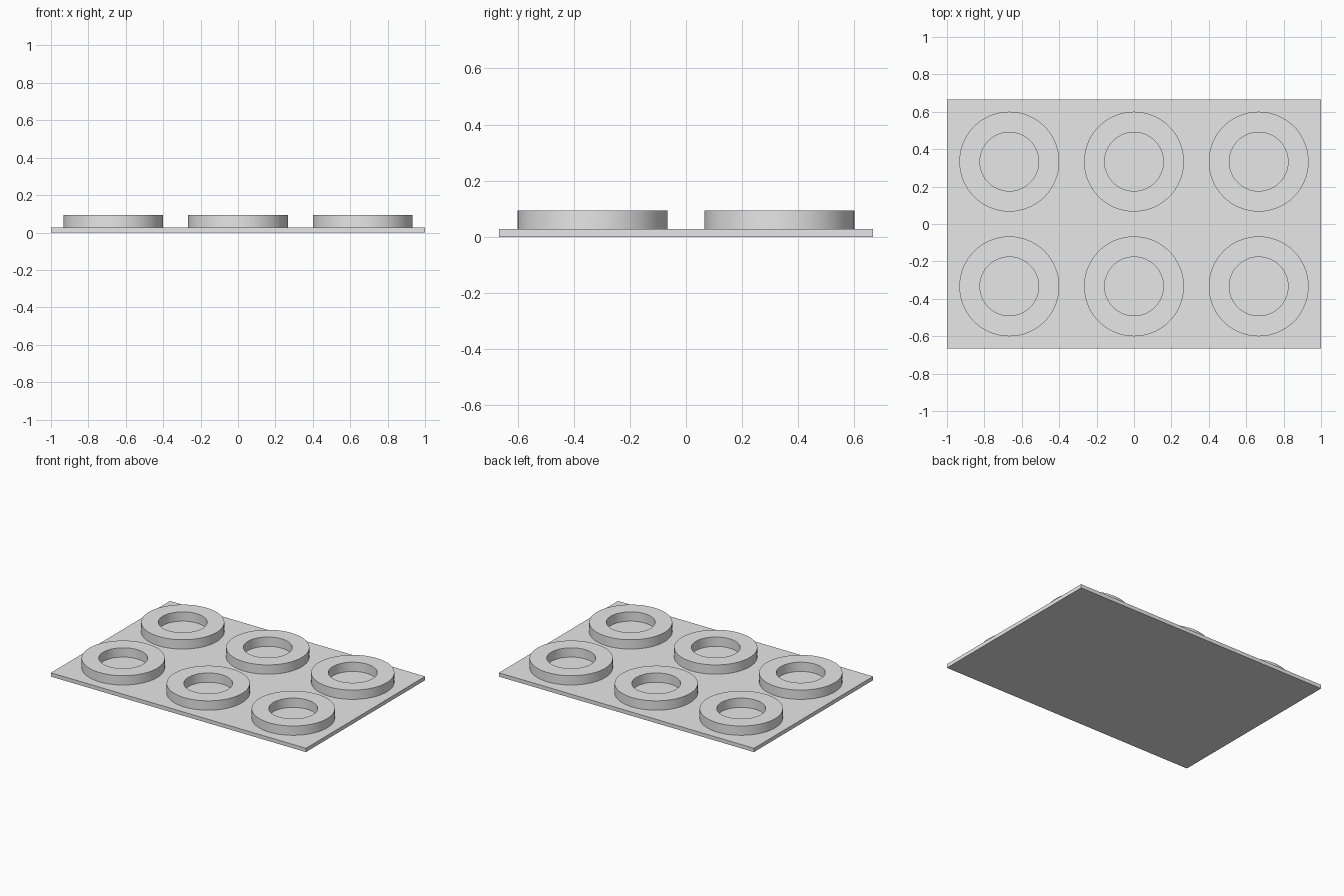
import bpy, bmesh, math

cube = bpy.data.objects.get("Cube")
if cube:
    bpy.data.objects.remove(cube, do_unlink=True)

PLATE_TOP = 0.027
RING_TOP = 0.093
OUTER, INNER = 0.267, 0.157
SEGMENTS = 96

grey = bpy.data.materials.new("light_grey")
grey.use_nodes = True
grey.diffuse_color = (0.8, 0.8, 0.8, 1)
grey.node_tree.nodes["Principled BSDF"].inputs["Base Color"].default_value = (0.8, 0.8, 0.8, 1)


def add_object(name, bm):
    mesh = bpy.data.meshes.new(name)
    bmesh.ops.recalc_face_normals(bm, faces=bm.faces)
    bm.to_mesh(mesh)
    bm.free()
    mesh.materials.append(grey)
    obj = bpy.data.objects.new(name, mesh)
    bpy.context.collection.objects.link(obj)
    return obj


# Flat rectangular base plate
bm = bmesh.new()
bmesh.ops.create_cube(bm, size=1)
bmesh.ops.scale(bm, vec=(2, 4 / 3, PLATE_TOP), verts=bm.verts)
bmesh.ops.translate(bm, vec=(0, 0, PLATE_TOP / 2), verts=bm.verts)
add_object("base_plate", bm)


def add_ring(name, x, y):
    """Open-centred ring: a rectangular section spun around its axis."""
    bm = bmesh.new()
    section = [(INNER, PLATE_TOP), (OUTER, PLATE_TOP), (OUTER, RING_TOP), (INNER, RING_TOP)]
    verts = [bm.verts.new((r, 0, z)) for r, z in section]
    edges = [bm.edges.new((verts[i], verts[i - 1])) for i in range(4)]
    bmesh.ops.spin(bm, geom=verts + edges, cent=(0, 0, 0), axis=(0, 0, 1),
                   angle=math.tau, steps=SEGMENTS, use_merge=True)
    bmesh.ops.remove_doubles(bm, verts=bm.verts, dist=0.0001)
    ring = add_object(name, bm)
    ring.location = (x, y, 0)
    return ring


# Two rows of three rings
rings = [add_ring(f"{row}_{col}_ring", x, y)
         for row, y in (("front", -1 / 3), ("back", 1 / 3))
         for col, x in (("right", -2 / 3), ("middle", 0), ("left", 2 / 3))]

# Smooth round walls with crisp rims
bpy.ops.object.select_all(action="DESELECT")
for ring in rings:
    ring.select_set(True)
bpy.context.view_layer.objects.active = rings[0]
bpy.ops.object.shade_smooth_by_angle(angle=math.radians(30))
